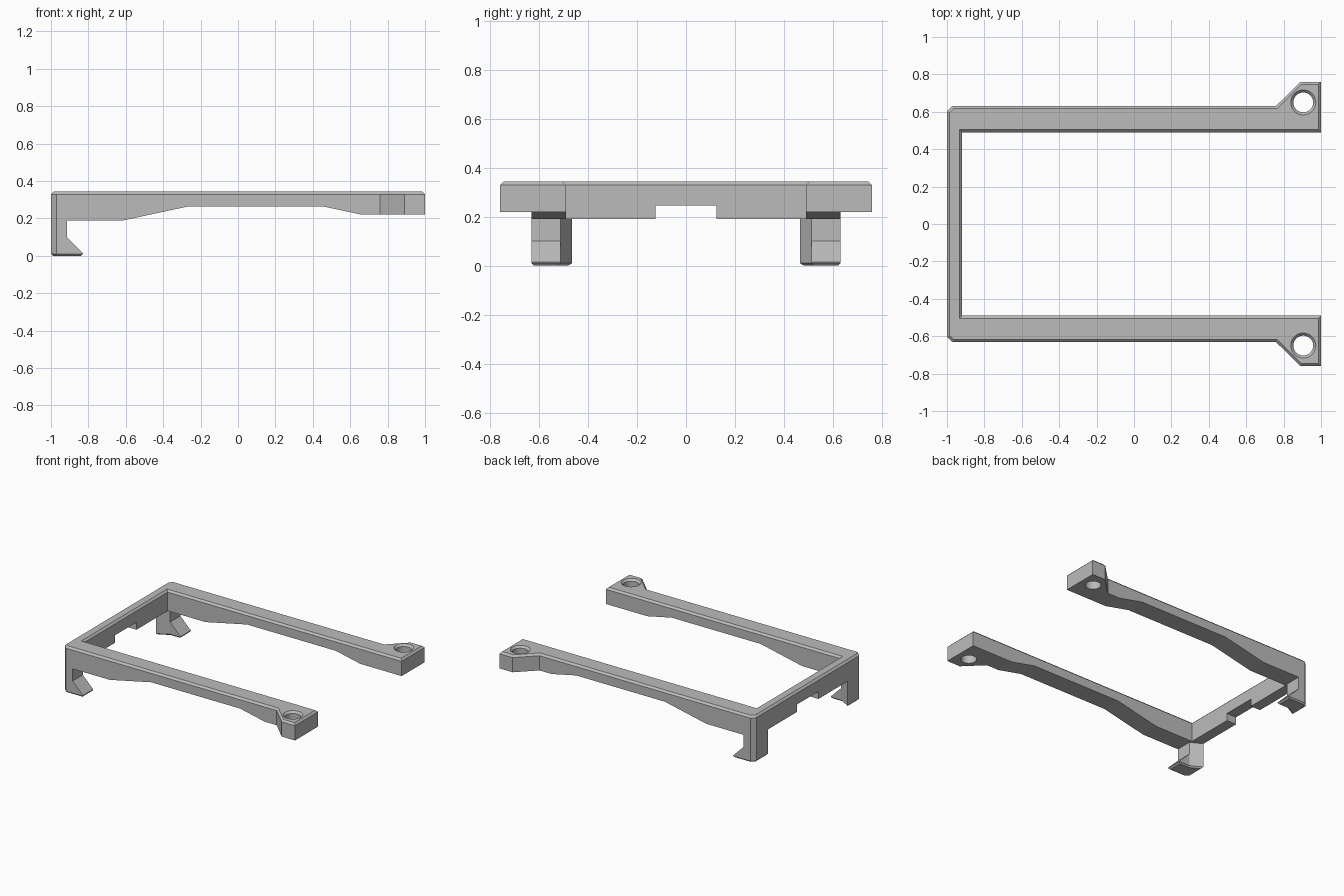
import bpy, bmesh
from mathutils import Vector

cube = bpy.data.objects.get("Cube")
if cube:
    bpy.data.objects.remove(cube, do_unlink=True)

TOP = 0.343      # top surface height
BASE = 0.19      # underside of the deep end

grey = bpy.data.materials.new("plain grey")
grey.use_nodes = True
colour = (0.5, 0.5, 0.5, 1)
grey.diffuse_color = colour
grey.node_tree.nodes["Principled BSDF"].inputs["Base Color"].default_value = colour


def add_object(name, bm):
    bmesh.ops.recalc_face_normals(bm, faces=bm.faces)
    mesh = bpy.data.meshes.new(name)
    bm.to_mesh(mesh)
    bm.free()
    mesh.materials.append(grey)
    obj = bpy.data.objects.new(name, mesh)
    bpy.context.collection.objects.link(obj)
    return obj


def prism(name, outline, axis, low, high):
    """Extrude a 2D outline along z (outline in x, y) or y (outline in x, z)."""
    bm = bmesh.new()
    place = (lambda a, b: (a, b, low)) if axis == "z" else (lambda a, b: (a, low, b))
    face = bm.faces.new([bm.verts.new(place(a, b)) for a, b in outline])
    grown = bmesh.ops.extrude_face_region(bm, geom=[face])["geom"]
    shift = Vector((0, 0, high - low)) if axis == "z" else Vector((0, high - low, 0))
    bmesh.ops.translate(bm, vec=shift, verts=[g for g in grown if isinstance(g, bmesh.types.BMVert)])
    return add_object(name, bm)


def chamfer_at(obj, height, size):
    """Chamfer the rim of the flat face at one height."""
    bm = bmesh.new()
    bm.from_mesh(obj.data)
    flat = [f for f in bm.faces if all(abs(v.co.z - height) < 1e-4 for v in f.verts)]
    rim = [e for e in bm.edges if sum(f in flat for f in e.link_faces) == 1]
    bmesh.ops.bevel(bm, geom=rim, offset=size, segments=1, affect="EDGES", clamp_overlap=False)
    bm.to_mesh(obj.data)
    bm.free()


def combine(obj, tool, operation):
    """Apply a boolean and remove the tool."""
    mod = obj.modifiers.new("cut", "BOOLEAN")
    mod.operation = operation
    mod.solver = "EXACT"
    mod.object = tool
    tool.hide_render = True
    bpy.context.view_layer.objects.active = obj
    bpy.ops.object.modifier_apply(modifier=mod.name)
    bpy.data.objects.remove(tool, do_unlink=True)


# U-shaped frame with flared screw tabs, chamfered along its top rim
half = [(-0.92, 0.49), (1, 0.49), (1, 0.76), (0.89, 0.76), (0.76, 0.632), (-0.97, 0.632), (-1, 0.602)]
outline = half + [(x, -y) for x, y in reversed(half)]
frame = prism("frame", outline, "z", 0.15, TOP)
chamfer_at(frame, TOP, 0.014)

# Underside: deep at the hooks, thin in the middle, medium at the tabs
under = [(-1.1, 0.1), (-1.1, BASE), (-0.61, BASE), (-0.27, 0.263), (0.46, 0.263),
         (0.66, 0.22), (1.1, 0.22), (1.1, 0.1)]
combine(frame, prism("underside_cutter", under, "y", -1, 1), "DIFFERENCE")

# Notch under the cross bar
notch = [(-1.1, 0.1), (-0.8, 0.1), (-0.8, 0.245), (-1.1, 0.245)]
combine(frame, prism("notch_cutter", notch, "y", -0.125, 0.125), "DIFFERENCE")

# Countersunk screw holes
for side in (1, -1):
    bm = bmesh.new()
    rings = []
    for radius, z in ((0.053, 0.1), (0.053, TOP - 0.015), (0.067, TOP), (0.067, 0.4)):
        ring = bmesh.ops.create_circle(bm, segments=48, radius=radius)["verts"]
        bmesh.ops.translate(bm, verts=ring, vec=(0.905, side * 0.65, z))
        rings.append(ring)
    for a, b in zip(rings, rings[1:]):
        for i in range(len(a)):
            j = (i + 1) % len(a)
            bm.faces.new((a[i], a[j], b[j], b[i]))
    bm.faces.new(rings[0])
    bm.faces.new(rings[-1])
    combine(frame, add_object("hole_cutter", bm), "DIFFERENCE")

# Snap hooks: side profile intersected with a plan outline
side_profile = [(-1, 0), (-0.83, 0), (-0.83, 0.015), (-0.915, 0.1), (-0.915, BASE), (-1, BASE)]
plan = [(-1, 0.465), (-0.915, 0.512), (-0.7, 0.512), (-0.7, 0.632), (-0.97, 0.632), (-1, 0.602)]
for name, side in (("left_hook", 1), ("right_hook", -1)):
    hook = prism(name, side_profile, "y", side * 0.4, side * 0.7)
    cutter = prism("plan_cutter", [(x, side * y) for x, y in plan], "z", -0.1, 0.4)
    combine(hook, cutter, "INTERSECT")
    chamfer_at(hook, 0, 0.01)

# Smooth the hole walls, keep every other edge sharp
bpy.ops.object.select_all(action="DESELECT")
frame.select_set(True)
bpy.context.view_layer.objects.active = frame
bpy.ops.object.shade_smooth_by_angle(angle=0.15)
